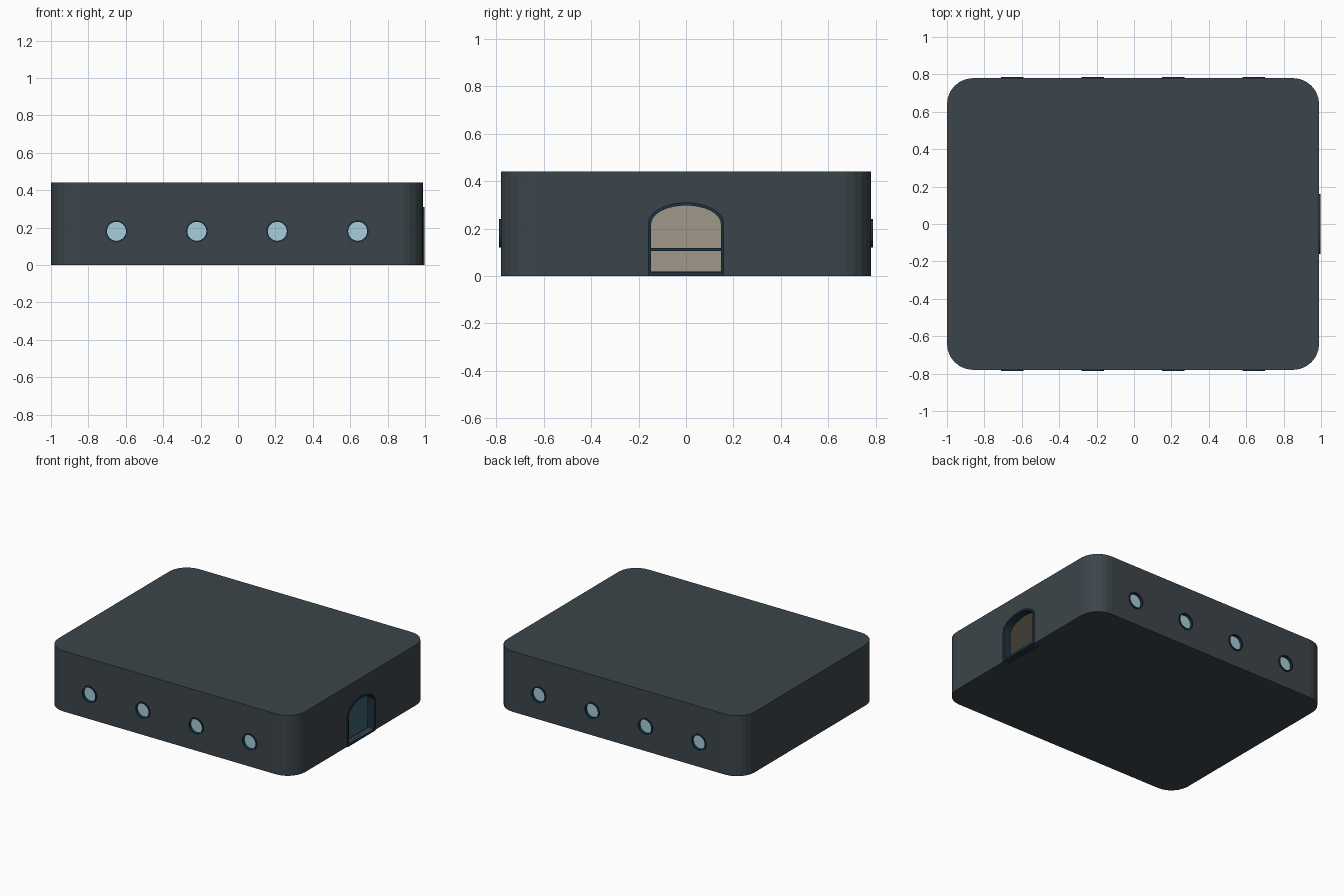
import bpy, bmesh
from math import sin, cos, pi
from mathutils import Matrix, Vector

if "Cube" in bpy.data.objects:
    bpy.data.objects.remove(bpy.data.objects["Cube"])


def material(name, rgb):
    m = bpy.data.materials.new(name)
    m.diffuse_color = (*rgb, 1)
    m.use_nodes = True
    m.node_tree.nodes["Principled BSDF"].inputs["Base Color"].default_value = m.diffuse_color
    return m


WALL = material("slate", (0.045, 0.06, 0.07))
TRIM = material("dark_teal", (0.013, 0.034, 0.05))
GLASS = material("pale_glass", (0.38, 0.61, 0.70))
LINING = material("warm_grey", (0.35, 0.31, 0.25))

# plane axes: (first profile axis, second profile axis, extrusion axis)
XY = (Vector((1, 0, 0)), Vector((0, 1, 0)), Vector((0, 0, 1)))
YZ = (Vector((0, 1, 0)), Vector((0, 0, 1)), Vector((1, 0, 0)))
XZ = (Vector((1, 0, 0)), Vector((0, 0, 1)), Vector((0, 1, 0)))


def finish(bm, name, mat):
    bmesh.ops.recalc_face_normals(bm, faces=bm.faces)
    mesh = bpy.data.meshes.new(name)
    bm.to_mesh(mesh)
    bm.free()
    obj = bpy.data.objects.new(name, mesh)
    bpy.context.collection.objects.link(obj)
    if mat:
        mesh.materials.append(mat)
    return obj


def prism(name, outline, axes, lo, hi, mat=None):
    u, v, w = axes
    bm = bmesh.new()
    a, b = [[bm.verts.new(u * p + v * q + w * d) for p, q in outline] for d in (lo, hi)]
    n = len(outline)
    bm.faces.new(a)
    bm.faces.new(b)
    for i in range(n):
        j = (i + 1) % n
        bm.faces.new((a[i], a[j], b[j], b[i]))
    return finish(bm, name, mat)


def frame(name, outer, inner, axes, lo, hi, mat):
    u, v, w = axes
    bm = bmesh.new()
    loops = [[bm.verts.new(u * p + v * q + w * d) for p, q in line]
             for line, d in ((outer, lo), (outer, hi), (inner, hi), (inner, lo))]
    n = len(outer)
    for k in range(4):
        a, b = loops[k], loops[(k + 1) % 4]
        for i in range(n):
            j = (i + 1) % n
            bm.faces.new((a[i], a[j], b[j], b[i]))
    return finish(bm, name, mat)


def rounded(hx, hy, r, cx, steps=6):
    pts = []
    for k, (sx, sy) in enumerate(((1, 1), (-1, 1), (-1, -1), (1, -1))):
        for i in range(steps + 1):
            t = (k + i / steps) * pi / 2
            pts.append((cx + sx * (hx - r) + r * cos(t), sy * (hy - r) + r * sin(t)))
    return pts


def arch(half, base, spring, top, steps=16):
    pts = [(-half, base), (half, base)]
    return pts + [(half * cos(pi * i / steps), spring + (top - spring) * sin(pi * i / steps))
                  for i in range(steps + 1)]


def circle(x, z, r, n=32):
    return [(x + r * cos(2 * pi * i / n), z + r * sin(2 * pi * i / n)) for i in range(n)]


def cut(obj, cutter):
    mod = obj.modifiers.new("cut", 'BOOLEAN')
    mod.operation = 'DIFFERENCE'
    mod.solver = 'EXACT'
    mod.object = cutter
    bpy.context.view_layer.objects.active = obj
    bpy.ops.object.modifier_apply(modifier=mod.name)
    bpy.data.objects.remove(cutter)


CX, HX, HY, H = -0.005, 0.995, 0.78, 0.44
XS = [CX + 0.43 * (i - 1.5) for i in range(4)]

# Hollow body with rounded corners, a doorway and round window openings
body = prism("body", rounded(HX, HY, 0.14, CX), XY, 0, H, WALL)
cut(body, prism("cavity", rounded(HX - 0.04, HY - 0.04, 0.10, CX), XY, 0.015, H - 0.04))
cut(body, prism("doorway", arch(0.15, 0.015, 0.22, 0.30), YZ, 0.9, 1.1))
for x in XS:
    for s in (-1, 1):
        cut(body, prism("hole", circle(x, 0.18, 0.053), XZ, *sorted((s * 0.7, s * 0.9))))

# Interior lining: floor, ceiling, far wall with a rail
inner = rounded(HX - 0.041, HY - 0.041, 0.10, CX)
prism("floor", inner, XY, 0.014, 0.018, TRIM)
prism("ceiling", inner, XY, H - 0.05, H - 0.039, LINING)
rect = [(-0.62, 0.018), (0.62, 0.018), (0.62, H - 0.05), (-0.62, H - 0.05)]
prism("far_wall", rect, YZ, -0.962, -0.94, LINING)
rail = [(-0.62, 0.105), (0.62, 0.105), (0.62, 0.117), (-0.62, 0.117)]
prism("wall_rail", rail, YZ, -0.94, -0.925, TRIM)

# Door frame
frame("door_frame", arch(0.16, 0.0, 0.22, 0.31), arch(0.147, 0.015, 0.22, 0.297),
      YZ, 0.94, 0.997, TRIM)

# Portholes on both long sides
for s, side in ((-1, "front"), (1, "back")):
    for i, x in enumerate(XS):
        frame(f"{side}_window_rim_{i}", circle(x, 0.18, 0.06), circle(x, 0.18, 0.051),
              XZ, *sorted((s * 0.745, s * 0.787)), TRIM)
        prism(f"{side}_window_glass_{i}", circle(x, 0.18, 0.0525), XZ,
              *sorted((s * 0.752, s * 0.768)), GLASS)

# Smooth the round parts while keeping crisp edges
bpy.ops.object.select_all(action='DESELECT')
for obj in bpy.context.scene.objects:
    if "window" in obj.name or obj.name == "door_frame":
        obj.select_set(True)
        bpy.context.view_layer.objects.active = obj
bpy.ops.object.shade_smooth_by_angle(angle=0.5)
